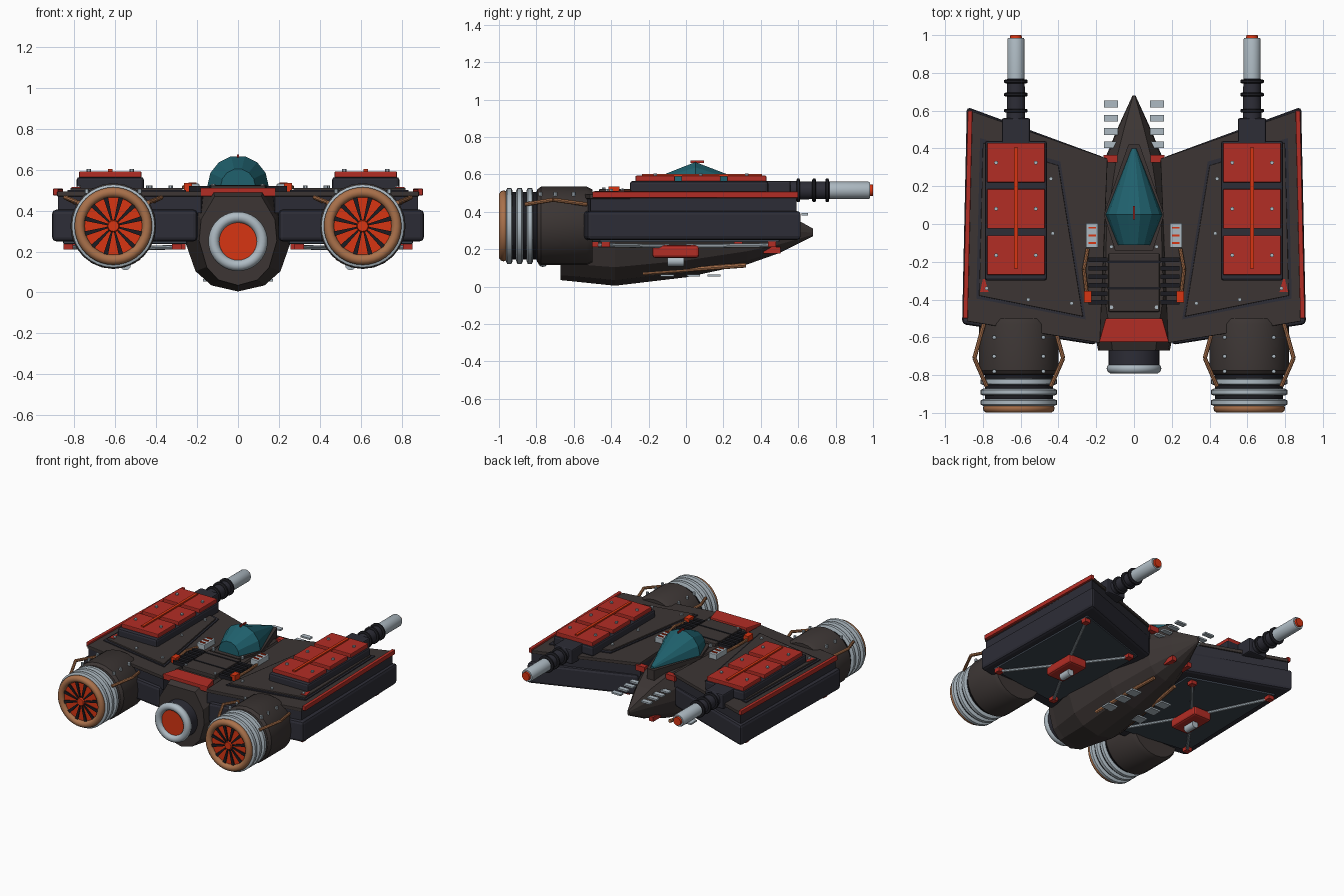
import bpy, bmesh
from math import sin, cos, pi
from mathutils import Vector

if "Cube" in bpy.data.objects:
    bpy.data.objects.remove(bpy.data.objects["Cube"])


def material(name, r, g, b):
    m = bpy.data.materials.new(name)
    m.use_nodes = True
    m.diffuse_color = (r, g, b, 1)
    m.node_tree.nodes["Principled BSDF"].inputs["Base Color"].default_value = (r, g, b, 1)
    return m


BROWN = material("dark brown", .045, .036, .034)
NAVY = material("dark navy", .026, .026, .037)
RED = material("panel red", .45, .026, .018)
ORANGE = material("hot orange red", .68, .035, .006)
SILVER = material("silver", .42, .49, .54)
COPPER = material("copper", .40, .165, .07)
TEAL = material("teal glass", .014, .12, .155)
SLATE = material("slate", .045, .058, .076)
BLACK = material("black", .012, .012, .016)


def loft(name, rings, mat, bevel=0, smooth=False):
    """Join rings of points into a capped solid."""
    bm = bmesh.new()
    rows = [[bm.verts.new(p) for p in ring] for ring in rings]
    n = len(rows[0])
    for a, b in zip(rows, rows[1:]):
        for i in range(n):
            j = (i + 1) % n
            bm.faces.new((a[i], a[j], b[j], b[i]))
    bm.faces.new(rows[0])
    bm.faces.new(rows[-1])
    bmesh.ops.recalc_face_normals(bm, faces=bm.faces)
    mesh = bpy.data.meshes.new(name)
    bm.to_mesh(mesh)
    bm.free()
    mesh.materials.append(mat)
    ob = bpy.data.objects.new(name, mesh)
    bpy.context.collection.objects.link(ob)
    if bevel:
        mod = ob.modifiers.new("Bevel", "BEVEL")
        mod.width, mod.segments = bevel, 2
    if smooth:
        bpy.ops.object.select_all(action="DESELECT")
        ob.select_set(True)
        bpy.context.view_layer.objects.active = ob
        bpy.ops.object.shade_smooth_by_angle()
    return ob


def prism(name, outline, z0, z1, mat, side=1, bevel=0):
    return loft(name, [[(side * x, y, z) for x, y in outline] for z in (z0, z1)], mat, bevel)


def box(name, c, size, mat, bevel=0):
    x, y, z = c
    a, b, h = (v / 2 for v in size)
    return prism(name, [(x - a, y - b), (x + a, y - b), (x + a, y + b), (x - a, y + b)],
                 z - h, z + h, mat, 1, bevel)


def lathe(name, x, z, profile, mat, n=32, smooth=True):
    """Turn a (y, radius) profile about a lengthwise axis."""
    return loft(name, [[(x + r * cos(2 * pi * i / n), y, z + r * sin(2 * pi * i / n))
                        for i in range(n)] for y, r in profile], mat, 0, smooth)


def rod(name, points, r, mat, n=8):
    for p, q in zip(points, points[1:]):
        p, q = Vector(p), Vector(q)
        rot = (q - p).to_track_quat("Z", "Y")
        loft(name, [[c + rot @ Vector((r * cos(2 * pi * i / n), r * sin(2 * pi * i / n), 0))
                     for i in range(n)] for c in (p, q)], mat, 0, True)


def torus(name, c, major, minor, mat):
    bpy.ops.mesh.primitive_torus_add(location=c, rotation=(pi / 2, 0, 0), major_radius=major,
                                     minor_radius=minor, major_segments=40, minor_segments=10)
    ob = bpy.context.object
    ob.name = name
    ob.data.materials.append(mat)
    bpy.ops.object.shade_smooth()


def rivet(x, y, z):
    rod("rivet", [(x, y, z - .01), (x, y, z + .01)], .011, SILVER, 6)


# Central hull: faceted sections along its length
half = [(.6, 1), (.95, .74), (1, .5), (.8, .2), (.5, .06), (0, 0)]
section = half + [(-x, z) for x, z in reversed(half[:-1])]
hull = [(-.67, .19, .035, .47), (-.62, .2, .03, .49), (-.38, .26, .005, .5), (0, .24, .05, .5),
        (.33, .16, .12, .47), (.5, .09, .18, .41), (.68, .008, .27, .31)]
loft("hull", [[(w * x, y, lo + (hi - lo) * z) for x, z in section]
              for y, w, lo, hi in hull], BROWN)

# Rear exhaust
lathe("exhaust_barrel", 0, .25, [(-.6, .135), (-.76, .135)], NAVY)
torus("exhaust_ring", (0, -.765, .25), .118, .027, SILVER)
lathe("exhaust_glow", 0, .25, [(-.75, .095), (-.768, .092)], ORANGE)

# Canopy and spine
lathe("canopy", 0, .52, [(-.11, .085), (.05, .15), (.40, .012)], TEAL, 14, False)
box("canopy_fin", (0, .06, .667), (.008, .07, .014), RED)
prism("canopy_surround", [(-.1, -.14), (.1, -.14), (.16, .05), (.03, .42), (-.03, .42), (-.16, .05)],
      .44, .515, BROWN)
box("spine_plate", (0, -.31, .505), (.27, .31, .035), BROWN, .006)
for y in (-.2, -.34):
    box("spine_seam", (0, y, .522), (.28, .012, .008), BLACK)
prism("tail_plate", [(-.15, -.5), (.15, -.5), (.185, -.625), (-.185, -.625)], .47, .512, RED, 1, .005)

wing = [(.885, .62), (.91, -.53), (.2, -.64), (.15, .35)]
wing_mid = [(.865, .59), (.88, -.51), (.18, -.62), (.14, .335)]
wing_top = [(.865, .6), (.885, -.515), (.18, -.63), (.14, .345)]
deck = [(.40, .31), (.80, .43), (.82, -.38), (.27, -.49)]
deck_rim = [(.39, .33), (.815, .455), (.835, -.395), (.255, -.505)]
belly = [(.83, .5), (.855, -.46), (.25, -.54), (.22, .3)]

for s in (-1, 1):
    # Wing slab, layers and coloured edge
    prism("wing_slab", wing, .25, .405, NAVY, s, .02)
    prism("wing_middle", wing_mid, .39, .475, NAVY, s)
    prism("wing_top", wing_top, .47, .495, BROWN, s, .004)
    prism("wing_edge_strip", [(.855, .6), (.88, .6), (.905, -.5), (.88, -.5)], .475, .508, RED, s, .004)
    prism("deck_rim", deck_rim, .48, .502, NAVY, s)
    prism("deck_plate", deck, .49, .512, BROWN, s, .004)
    prism("deck_mark", [(.79, -.29), (.80, -.29), (.815, -.36), (.77, -.36)], .505, .515, RED, s)
    for x, y in [(.44, .24), (.43, -.05), (.33, -.42), (.78, -.34), (.56, -.4)]:
        rivet(s * x, y, .513)

    # Red armour panels on a raised base
    prism("armour_base", [(.46, -.30), (.79, -.30), (.79, .44), (.46, .44)], .49, .565, NAVY, s, .015)
    for y in (-.165, .08, .325):
        box("armour_panel", (s * .625, y, .575), (.305, .21, .036), RED, .005)
        for x in (.52, .73):
            rivet(s * x, y, .594)
    box("armour_rib", (s * .625, .085, .596), (.02, .64, .014), ORANGE)

    # Cannon
    box("cannon_mount", (s * .625, .49, .51), (.15, .14, .11), NAVY, .01)
    lathe("cannon_neck", s * .625, .515, [(.5, .05), (.77, .046)], NAVY)
    for y in (.6, .685, .755):
        lathe("cannon_ring", s * .625, .515, [(y - .01, .056), (y - .006, .062),
                                              (y + .006, .062), (y + .01, .056)], BLACK)
    lathe("cannon_barrel", s * .625, .515, [(.75, .046), (.975, .046), (.985, .042)], SILVER)
    lathe("cannon_tip", s * .625, .515, [(.98, .032), (1, .03)], ORANGE)

    # Engine
    ex, ez = s * .61, .325
    lathe("engine_body", ex, ez, [(-.5, .195), (-.53, .21), (-.775, .21), (-.795, .195), (-.8, .18)], BROWN, 24)
    lathe("engine_core", ex, ez, [(-.78, .18), (-.968, .18)], BLACK)
    for y in (-.835, -.89, -.945):
        lathe("engine_ring", ex, ez, [(y - .018, .188), (y - .011, .203), (y + .011, .203),
                                      (y + .018, .188)], SILVER)
    torus("engine_lip", (ex, -.975, ez), .165, .025, COPPER)
    lathe("fan_disc", ex, ez, [(-.96, .155), (-.976, .155)], ORANGE)
    lathe("fan_hub", ex, ez, [(-.97, .032), (-.992, .026)], ORANGE, 16)
    for k in range(12):
        a = 2 * pi * (k + .5) / 12
        u, v = Vector((cos(a), 0, sin(a))), Vector((-sin(a), 0, cos(a)))
        c = Vector((ex, 0, ez))
        loft("fan_blade", [[c + u * r + v * w + Vector((0, y, 0)) for r, w in
                            [(.03, -.004), (.15, -.012), (.15, .012), (.03, .004)]]
                           for y in (-.974, -.984)], BLACK)
    for t in (-1, 1):
        rod("engine_pipe", [(ex + t * x, y, z) for x, y, z in
                            [(.185, -.53, .44), (.235, -.71, .465), (.17, -.86, .44)]], .011, COPPER)
        for y in (-.6, -.7, -.78):
            rivet(ex + t * .13, y, .495)

    # Underside plate, braces and landing pod
    prism("belly_plate", belly, .238, .256, SLATE, s, .004)
    for x, y in [(.81, .46), (.83, -.43), (.3, -.49), (.28, .28)]:
        rod("belly_brace", [(s * .55, -.05, .215), (s * x, y, .222)], .011, SILVER)
        box("brace_foot", (s * x, y, .226), (.045, .045, .03), RED)
    box("landing_pod", (s * .55, -.055, .188), (.15, .25, .068), RED, .015)
    rod("landing_foot", [(s * .55, -.1, .135), (s * .55, -.01, .135)], .026, SILVER, 16)

    # Cooling slats, pipe and control panel beside the spine
    for i in range(6):
        box("cooling_slat", (s * .19, -.19 - i * .045, .505), (.1, .024, .03), BLACK)
    rod("spine_pipe", [(s * .245, -.13, .505), (s * .265, -.24, .515), (s * .25, -.37, .505)], .01, COPPER)
    box("spine_clamp", (s * .245, -.385, .515), (.04, .06, .04), ORANGE)
    box("control_panel", (s * .222, -.06, .51), (.065, .13, .045), SILVER, .004)
    for y in (-.1, -.06, -.02):
        box("control_button", (s * .222, y, .535), (.04, .01, .008), ORANGE)
    for y in (-.12, -.44):
        rivet(s * .12, y, .52)

    # Nose fittings
    box("nose_block", (s * .125, .345, .465), (.075, .04, .04), RED)
    box("chin_block", (s * .065, .46, .195), (.035, .09, .035), RED)
    for y in (.42, .49, .56, .635):
        box("nose_fin", (s * .122, y, .387), (.076, .036, .012), SILVER)
    for y in (-.1, .04, .15):
        box("belly_fin", (s * .13, y, .06), (.08, .07, .012), SILVER)
    rod("belly_pipe", [(s * .14, -.23, .075), (s * .12, .05, .095), (s * .09, .32, .115)], .013, COPPER)
